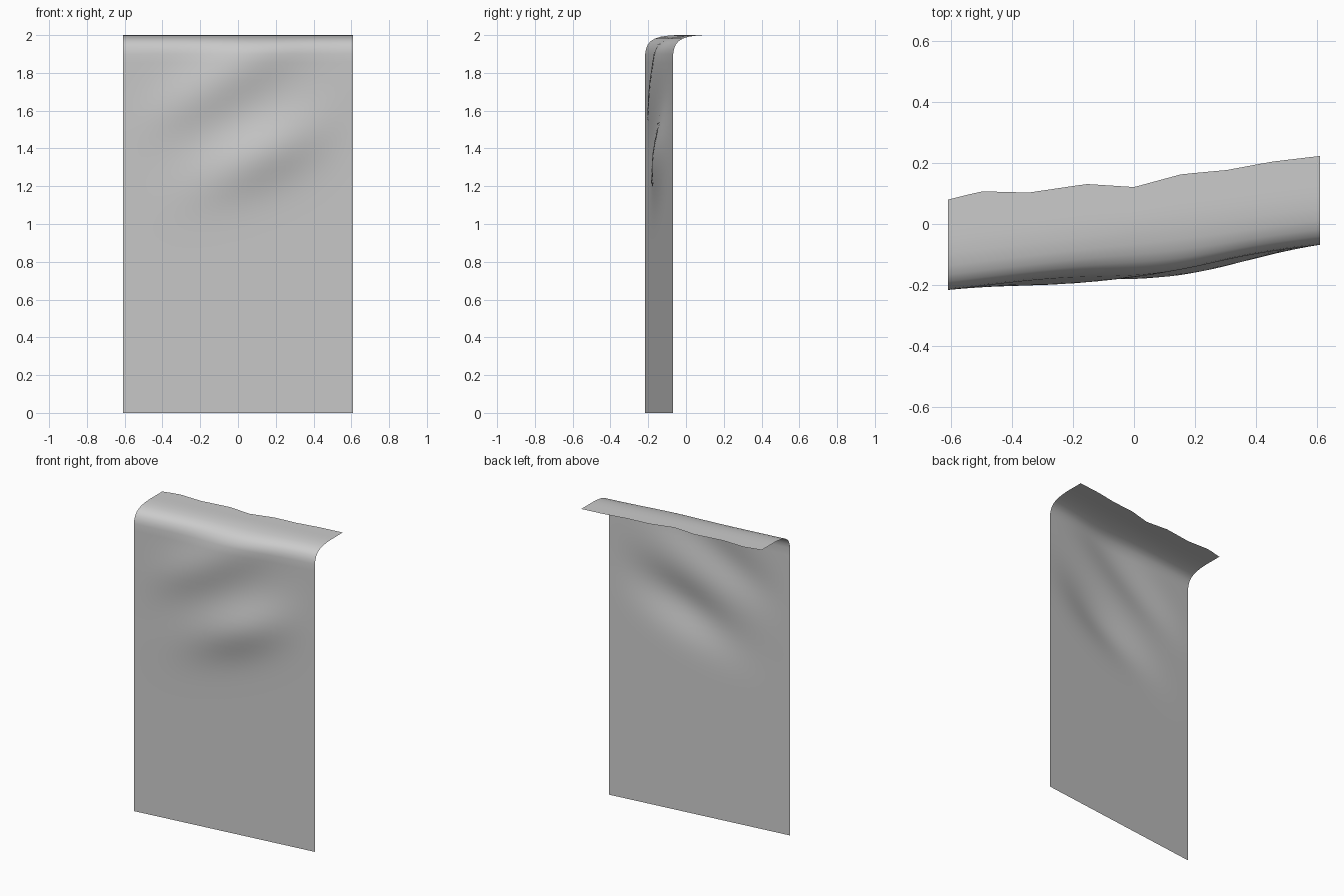
import bpy, math

if "Cube" in bpy.data.objects:
    bpy.data.objects.remove(bpy.data.objects["Cube"])

HALF_W = 0.61
COLS = 32

# back hem of the folded-over top, sampled left to right
HEM = [(-0.61, 0.08), (-0.5, 0.107), (-0.345, 0.103), (-0.155, 0.131), (0.0, 0.121),
       (0.155, 0.163), (0.305, 0.177), (0.45, 0.204), (0.61, 0.223)]

# rounded bend: (distance behind the hanging face, height)
BEND = [(0, 1.9), (0.004, 1.925), (0.014, 1.95), (0.028, 1.967), (0.05, 1.981),
        (0.08, 1.991), (0.12, 1.997)]

# soft diagonal folds: centre x, centre z, long radius, short radius, tilt, depth
FOLDS = [(0.13, 1.37, 0.26, 0.11, 25, -0.044),
         (-0.17, 1.70, 0.24, 0.10, 25, -0.026),
         (0.10, 1.90, 0.20, 0.10, 20, -0.020)]


def hem(x):
    for (x0, y0), (x1, y1) in zip(HEM, HEM[1:]):
        if x <= x1:
            return y0 + (y1 - y0) * (x - x0) / (x1 - x0)
    return HEM[-1][1]


def fold(x, z):
    total = 0
    for cx, cz, a, b, tilt, depth in FOLDS:
        t = math.radians(tilt)
        u = (x - cx) * math.cos(t) + (z - cz) * math.sin(t)
        v = (z - cz) * math.cos(t) - (x - cx) * math.sin(t)
        total += depth * math.exp(-(u / a) ** 2 / 2 - (v / b) ** 2 / 2)
    return total * (1 - (x / HALF_W) ** 4) * min(1, z)


# each column runs up the hanging face, round the bend and back to the hem
wall = [1.9 * i / 40 for i in range(40)]
verts, faces = [], []
for c in range(COLS + 1):
    x = -HALF_W + 2 * HALF_W * c / COLS
    face_y = -0.142 + 0.1215 * x
    column = [(x, face_y + fold(x, z), z) for z in wall]
    for d, z in BEND:
        column.append((x, face_y + d + fold(x, z) * (1 - d / 0.12), z))
    start, end = column[-1][1], hem(x)
    column += [(x, start + (end - start) * k / 4, 2.0) for k in range(1, 5)]
    rows = len(column)
    verts += column

for c in range(COLS):
    for r in range(rows - 1):
        a = c * rows + r
        faces.append((a, a + rows, a + rows + 1, a + 1))

# draped cloth sheet
mesh = bpy.data.meshes.new("draped_cloth")
mesh.from_pydata(verts, [], faces)
mesh.shade_smooth()
cloth = bpy.data.objects.new("draped_cloth", mesh)
bpy.context.collection.objects.link(cloth)
